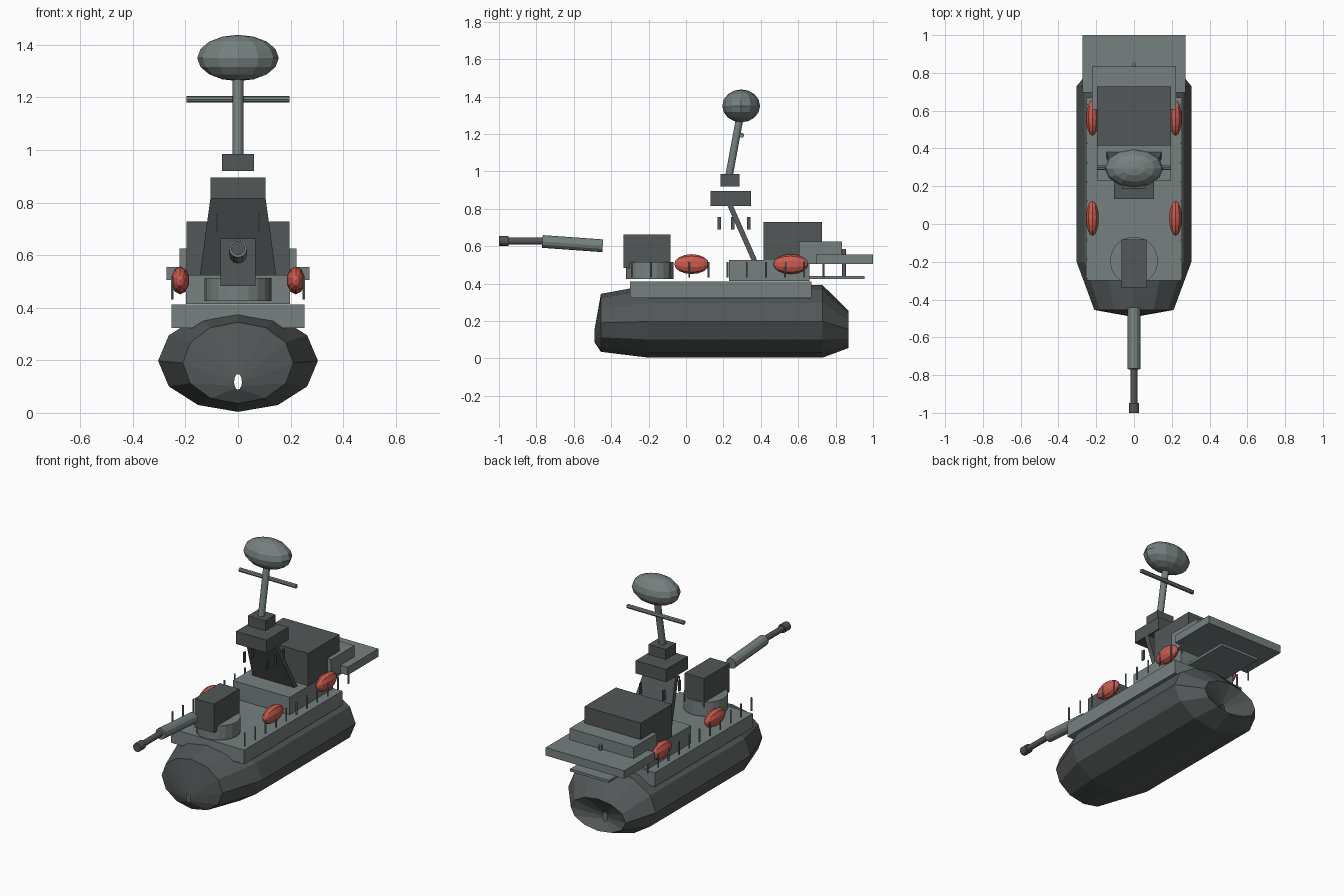
import bpy, bmesh, math
from mathutils import Matrix, Vector

cube = bpy.data.objects.get("Cube")
if cube:
    bpy.data.objects.remove(cube, do_unlink=True)


def material(name, rgb):
    m = bpy.data.materials.new(name)
    m.use_nodes = True
    m.diffuse_color = (*rgb, 1)
    m.node_tree.nodes["Principled BSDF"].inputs["Base Color"].default_value = (*rgb, 1)
    return m


LIGHT = material("light_grey", (0.18, 0.22, 0.212))
DARK = material("dark_grey", (0.086, 0.095, 0.095))
RED = material("boat_red", (0.6, 0.105, 0.078))


def finish(name, bm, mat):
    bmesh.ops.recalc_face_normals(bm, faces=bm.faces)
    mesh = bpy.data.meshes.new(name)
    bm.to_mesh(mesh)
    bm.free()
    mesh.materials.append(mat)
    ob = bpy.data.objects.new(name, mesh)
    bpy.context.collection.objects.link(ob)
    return ob


def box(name, mat, x, y, z):
    """Box from (min, max) pairs."""
    bm = bmesh.new()
    bmesh.ops.create_cube(bm, size=1)
    size = [b - a for a, b in (x, y, z)]
    mid = [(a + b) / 2 for a, b in (x, y, z)]
    bmesh.ops.scale(bm, vec=size, verts=bm.verts)
    bmesh.ops.translate(bm, vec=mid, verts=bm.verts)
    return finish(name, bm, mat)


def rod(name, mat, start, end, radius, sides=12):
    """Cylinder between two points."""
    a, b = Vector(start), Vector(end)
    turn = (b - a).to_track_quat('Z', 'Y').to_matrix().to_4x4()
    bm = bmesh.new()
    bmesh.ops.create_cone(bm, cap_ends=True, segments=sides, radius1=radius, radius2=radius,
                          depth=(b - a).length, matrix=Matrix.Translation((a + b) / 2) @ turn)
    return finish(name, bm, mat)


def ellipsoid(name, mat, centre, radii, segments, rings, turn=Matrix()):
    bm = bmesh.new()
    bmesh.ops.create_uvsphere(bm, u_segments=segments, v_segments=rings, radius=1, matrix=turn)
    bmesh.ops.scale(bm, vec=radii, verts=bm.verts)
    bmesh.ops.translate(bm, vec=centre, verts=bm.verts)
    return finish(name, bm, mat)


def loft(name, mat, sections, sides):
    """Skin of elliptical rings along y, open at both ends."""
    bm = bmesh.new()
    rings = []
    for y, cz, rx, rz in sections:
        angles = [math.tau * i / sides for i in range(sides)]
        rings.append([bm.verts.new((rx * math.cos(t), y, cz + rz * math.sin(t))) for t in angles])
    for a, b in zip(rings, rings[1:]):
        for i in range(sides):
            j = (i + 1) % sides
            bm.faces.new((a[i], a[j], b[j], b[i]))
    return finish(name, bm, mat)


# Hull with a pinhole bow and a hollow stern
loft("hull", DARK, [(-0.49, 0.118, 0.015, 0.03), (-0.455, 0.19, 0.21, 0.155),
                    (-0.2, 0.198, 0.304, 0.194), (0.73, 0.198, 0.304, 0.194),
                    (0.868, 0.155, 0.19, 0.1), (0.8, 0.118, 0.015, 0.03)], 12)

# Decks and hangar
box("main_deck", LIGHT, (-0.253, 0.253), (-0.3, 0.67), (0.323, 0.412))
box("upper_deck", LIGHT, (-0.197, 0.197), (0.23, 0.66), (0.415, 0.525))
box("hangar", DARK, (-0.195, 0.195), (0.415, 0.727), (0.525, 0.728))
box("hangar_annex", LIGHT, (-0.222, 0.222), (0.605, 0.835), (0.505, 0.625))
box("landing_pad", LIGHT, (-0.272, 0.272), (0.695, 1.0), (0.505, 0.555))
box("stern_platform", LIGHT, (-0.135, 0.135), (0.66, 0.955), (0.425, 0.441))
rod("pad_post", LIGHT, (0, 0.845, 0.43), (0, 0.845, 0.585), 0.011, 8)

# Gun turret
rod("turret_base", LIGHT, (0, -0.195, 0.425), (0, -0.195, 0.514), 0.127, 20)
box("turret", DARK, (-0.067, 0.067), (-0.335, -0.083), (0.483, 0.663))
rod("gun_sleeve", LIGHT, (0, -0.445, 0.602), (0, -0.768, 0.625), 0.034)
rod("gun_barrel", DARK, (0, -0.76, 0.627), (0, -0.96, 0.627), 0.018)
rod("gun_muzzle", DARK, (0, -0.948, 0.627), (0, -1.0, 0.627), 0.027)

# Sloping bridge panel, narrower towards the top
panel = box("bridge_panel", DARK, (-0.145, 0.145), (0.35, 0.38), (0.525, 0.82))
for v in panel.data.vertices:
    if v.co.z > 0.7:
        v.co.x *= 0.72
        v.co.y -= 0.13
box("bridge_roof", DARK, (-0.105, 0.105), (0.132, 0.348), (0.815, 0.895))
for side in (-1, 1):
    for y in (0.178, 0.25, 0.335):
        box("bridge_strut", DARK, (side * 0.08 - 0.004, side * 0.08 + 0.004),
            (y - 0.01, y + 0.01), (0.69, 0.755))

# Mast, yardarm and radar
box("mast_foot", DARK, (-0.06, 0.06), (0.184, 0.286), (0.92, 0.985))
rod("mast", LIGHT, (0, 0.23, 0.975), (0, 0.29, 1.3), 0.02)
rod("yardarm", LIGHT, (-0.196, 0.298, 1.193), (0.196, 0.298, 1.193), 0.013, 8)
ellipsoid("radar_dome", LIGHT, (0, 0.295, 1.35), (0.155, 0.101, 0.088), 12, 8)

# Lifeboats and rail posts on both sides
for side in (-1, 1):
    for y in (0.03, 0.56):
        ellipsoid("lifeboat", RED, (side * 0.22, y, 0.504), (0.035, 0.093, 0.053), 10, 8,
                  Matrix.Rotation(math.pi / 2, 4, 'X'))
    for i in range(11):
        y = -0.29 + 0.1025 * i
        rod("rail_post", LIGHT, (side * 0.25, y, 0.432), (side * 0.25, y, 0.515), 0.005, 6)
